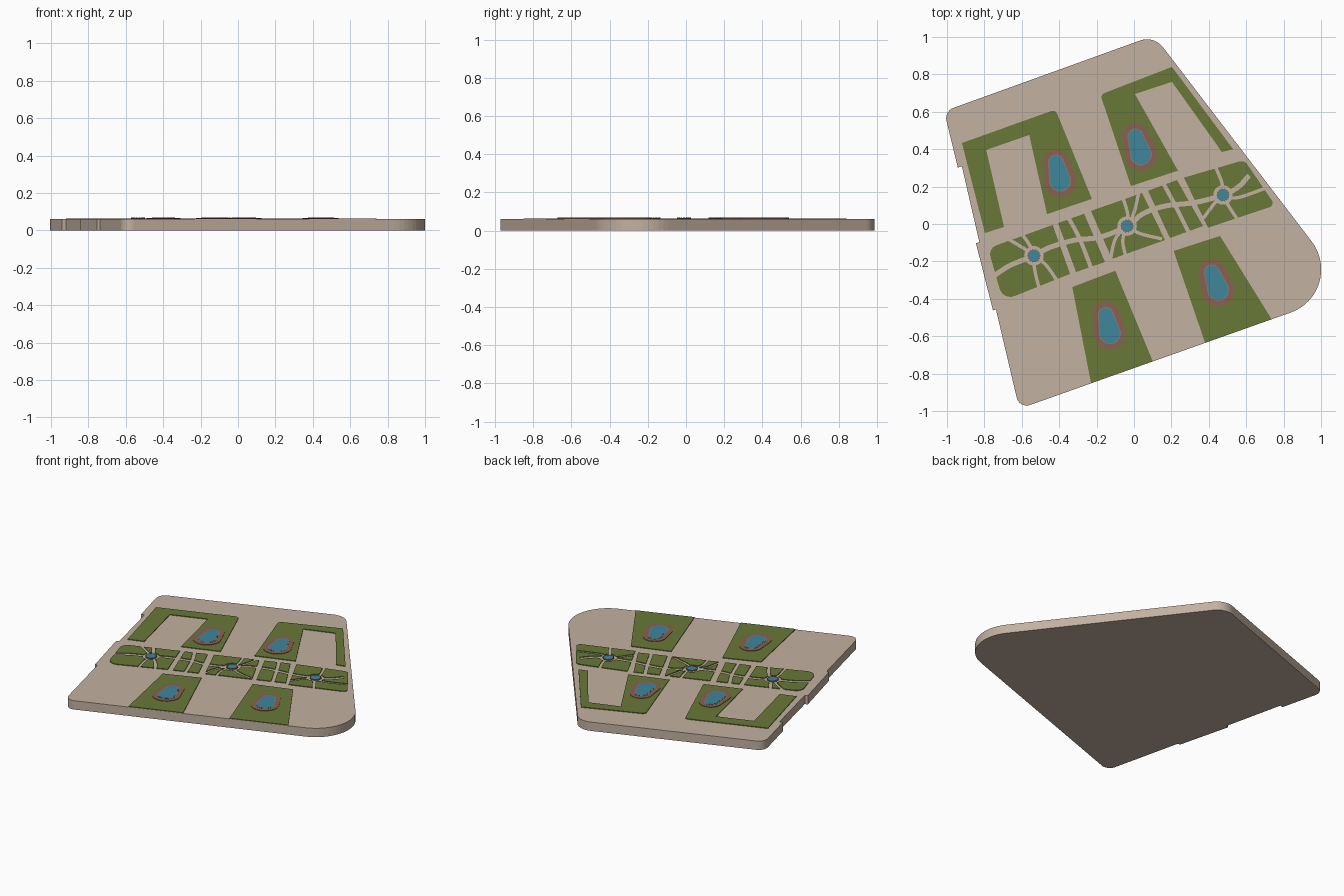
import bpy, bmesh
from math import sin, cos, pi, tan, radians
from mathutils import Vector as V

if "Cube" in bpy.data.objects:
    bpy.data.objects.remove(bpy.data.objects["Cube"])


def material(name, rgb):
    m = bpy.data.materials.new(name)
    m.diffuse_color = (*rgb, 1)
    m.use_nodes = True
    m.node_tree.nodes["Principled BSDF"].inputs["Base Color"].default_value = m.diffuse_color
    return m


STONE = material("stone", (0.54, 0.44, 0.35))
GRASS = material("grass", (0.14, 0.19, 0.04))
BRICK = material("brick", (0.25, 0.12, 0.08))
WATER = material("water", (0.05, 0.24, 0.33))
RIM = material("rim", (0.22, 0.2, 0.17))


def slab(name, outlines, z0, z1, mat):
    """Extrude one or more flat outlines into a single object."""
    bm = bmesh.new()
    for pts in outlines:
        f = bm.faces.new([bm.verts.new((p[0], p[1], z0)) for p in pts])
        new = bmesh.ops.extrude_face_region(bm, geom=[f])["geom"]
        top = [v for v in new if isinstance(v, bmesh.types.BMVert)]
        bmesh.ops.translate(bm, verts=top, vec=(0, 0, z1 - z0))
    bmesh.ops.recalc_face_normals(bm, faces=bm.faces)
    me = bpy.data.meshes.new(name)
    bm.to_mesh(me)
    bm.free()
    me.materials.append(mat)
    ob = bpy.data.objects.new(name, me)
    bpy.context.collection.objects.link(ob)
    return ob


def fillet(pts, n=10):
    """Points (x, y) or (x, y, radius): round the corners that carry a radius."""
    out = []
    for i, p in enumerate(pts):
        c = V(p[:2])
        if len(p) == 2:
            out.append(c)
            continue
        a = (V(pts[i - 1][:2]) - c).normalized()
        b = (V(pts[(i + 1) % len(pts)][:2]) - c).normalized()
        half = a.angle(b) / 2
        r = p[2]
        centre = c + (a + b).normalized() * (r / sin(half))
        s = c + a * (r / tan(half)) - centre
        e = c + b * (r / tan(half)) - centre
        sweep = s.angle_signed(e)
        for k in range(n + 1):
            t = -sweep * k / n
            out.append(centre + V((s.x * cos(t) - s.y * sin(t), s.x * sin(t) + s.y * cos(t))))
    return out


def circle(x, y, r, n=32):
    return [(x + r * cos(2 * pi * i / n), y + r * sin(2 * pi * i / n)) for i in range(n)]


def capsule(x, y, tilt, grow, n=14):
    """Tapered capsule outline, wide end toward -y, turned by tilt degrees."""
    top, low, half = 0.037 + grow, 0.053 + grow, 0.05
    pts = [(top * cos(pi * i / n), half + top * sin(pi * i / n)) for i in range(n + 1)]
    pts += [(-low * cos(pi * i / n), -half - low * sin(pi * i / n)) for i in range(n + 1)]
    c, s = cos(radians(tilt)), sin(radians(tilt))
    return [(x + c * u - s * v, y + s * u + c * v) for u, v in pts]


def ribbon(ctrl, w=0.022, n=6):
    """Smooth path outline of width w through the control points."""
    p = [V(q) for q in ctrl]
    p = [2 * p[0] - p[1]] + p + [2 * p[-1] - p[-2]]
    line = []
    for i in range(1, len(p) - 2):
        a, b, c, d = p[i - 1:i + 3]
        for k in range(n):
            t = k / n
            line.append(0.5 * (2 * b + (c - a) * t + (2 * a - 5 * b + 4 * c - d) * t * t
                               + (3 * b - a - 3 * c + d) * t ** 3))
    line.append(p[-2])
    left, right = [], []
    for i, q in enumerate(line):
        d = (line[min(i + 1, len(line) - 1)] - line[max(i - 1, 0)]).normalized()
        side = V((-d.y, d.x)) * w / 2
        left.append(q + side)
        right.append(q - side)
    return left + right[::-1]


# Ground plate with stepped left edge
slab("ground_plate", [fillet([
    (-1.015, 0.603, 0.06), (0.107, 1.008, 0.11), (1.155, -0.361, 0.245),
    (-0.613, -0.988, 0.055), (-0.738, -0.457), (-0.754, -0.462), (-0.845, -0.103),
    (-0.827, -0.097), (-0.92, 0.308), (-0.942, 0.302)], 16)], 0, 0.06, STONE)

# Courtyard lawns
LAWN = 0.0645
slab("back_left_lawn", [fillet([
    (-0.92, 0.433), (-0.42, 0.612, 0.025), (-0.225, 0.134), (-0.465, 0.053),
    (-0.56, 0.476), (-0.79, 0.396), (-0.695, -0.016), (-0.797, -0.048)])], 0.055, LAWN, GRASS)
slab("back_right_lawn", [fillet([
    (-0.18, 0.692, 0.025), (0.203, 0.84), (0.53, 0.40), (0.47, 0.385),
    (0.203, 0.76), (0.005, 0.695), (0.235, 0.285), (-0.016, 0.203)])], 0.055, LAWN, GRASS)
slab("front_lawns", [
    [(-0.33, -0.337), (-0.10, -0.25), (0.10, -0.733), (-0.23, -0.85)],
    [(0.212, -0.144), (0.46, -0.064), (0.735, -0.508), (0.38, -0.635)]], 0.055, LAWN, GRASS)

# Central garden strip in five beds
strip = slab("central_lawn", [fillet(b) for b in [
    [(-0.78, -0.13, 0.05), (-0.435, -0.005), (-0.342, -0.267), (-0.70, -0.41, 0.06)],
    [(-0.406, 0.005), (-0.267, 0.055), (-0.155, -0.203), (-0.31, -0.257)],
    [(-0.23, 0.07), (0.043, 0.166), (0.166, -0.086), (-0.118, -0.187)],
    [(0.075, 0.178), (0.23, 0.235), (0.369, -0.011), (0.192, -0.075)],
    [(0.267, 0.248), (0.59, 0.342, 0.04), (0.755, 0.1, 0.025), (0.396, -0.02)]]],
    0.055, LAWN, GRASS)

# Winding walk, side paths and round plazas carved out of the strip
PLAZAS = [(-0.535, -0.17), (-0.037, -0.011), (0.476, 0.155)]
paths = [
    ribbon([(-0.79, -0.3), (-0.743, -0.273), (-0.66, -0.22), PLAZAS[0], (-0.45, -0.125),
            (-0.316, -0.086), (-0.18, -0.07), PLAZAS[1], (0.048, 0.055), (0.166, 0.096),
            (0.326, 0.115), PLAZAS[2], (0.56, 0.2), (0.615, 0.26)], 0.027),
    ribbon([(-0.36, 0.05), (-0.29, -0.08), (-0.22, -0.26)]),
    ribbon([(0.15, 0.23), (0.22, 0.1), (0.30, -0.06)]),
]
SIDE = [[[(-0.56, -0.11), (-0.61, -0.04)], [(-0.59, -0.13), (-0.69, -0.07)],
         [(-0.53, -0.25), (-0.50, -0.37)], [(-0.47, -0.22), (-0.40, -0.32)]],
        [[(-0.035, 0.06), (-0.07, 0.17)], [(0.0, 0.06), (0.03, 0.19)],
         [(0.03, -0.05), (0.15, -0.08)], [(-0.06, -0.09), (-0.04, -0.19)],
         [(-0.1, -0.08), (-0.13, -0.21)]],
        [[(0.47, 0.22), (0.43, 0.32)], [(0.55, 0.14), (0.70, 0.19)],
         [(0.51, 0.09), (0.57, 0.0)], [(0.43, 0.11), (0.37, 0.03)]]]
for centre, group in zip(PLAZAS, SIDE):
    paths += [ribbon([centre] + g, 0.018) for g in group]
paths += [circle(x, y, 0.052) for x, y in PLAZAS]
for i, outline in enumerate(paths):
    cutter = slab(f"path_cutter_{i}", [outline], 0.045, 0.08, GRASS)
    cutter.hide_render = True
    mod = strip.modifiers.new("path", "BOOLEAN")
    mod.operation, mod.solver, mod.object = "DIFFERENCE", "EXACT", cutter
bpy.context.view_layer.objects.active = strip
for mod in list(strip.modifiers):
    bpy.ops.object.modifier_apply(modifier=mod.name)
for ob in [o for o in bpy.data.objects if o.name.startswith("path_cutter")]:
    bpy.data.objects.remove(ob)

# Oblong ponds: paved surround, thin rim, water
for i, (x, y, tilt) in enumerate([(-0.406, 0.28, 13), (0.022, 0.42, 17),
                                  (-0.14, -0.535, 13), (0.433, -0.305, 20)]):
    slab(f"pond_surround_{i}", [capsule(x, y, tilt, 0.035)], 0.06, 0.0675, BRICK)
    slab(f"pond_rim_{i}", [capsule(x, y, tilt, 0.006)], 0.06, 0.0685, RIM)
    slab(f"pond_water_{i}", [capsule(x, y, tilt, 0)], 0.06, 0.0692, WATER)

# Round fountains with a ring of small blocks
for i, (x, y) in enumerate(PLAZAS):
    slab(f"fountain_water_{i}", [circle(x, y, 0.032)], 0.06, 0.067, WATER)
    slab(f"fountain_blocks_{i}", [circle(x + 0.032 * cos(k * pi / 7), y + 0.032 * sin(k * pi / 7), 0.005, 4)
                                  for k in range(14)], 0.06, 0.068, BRICK)
